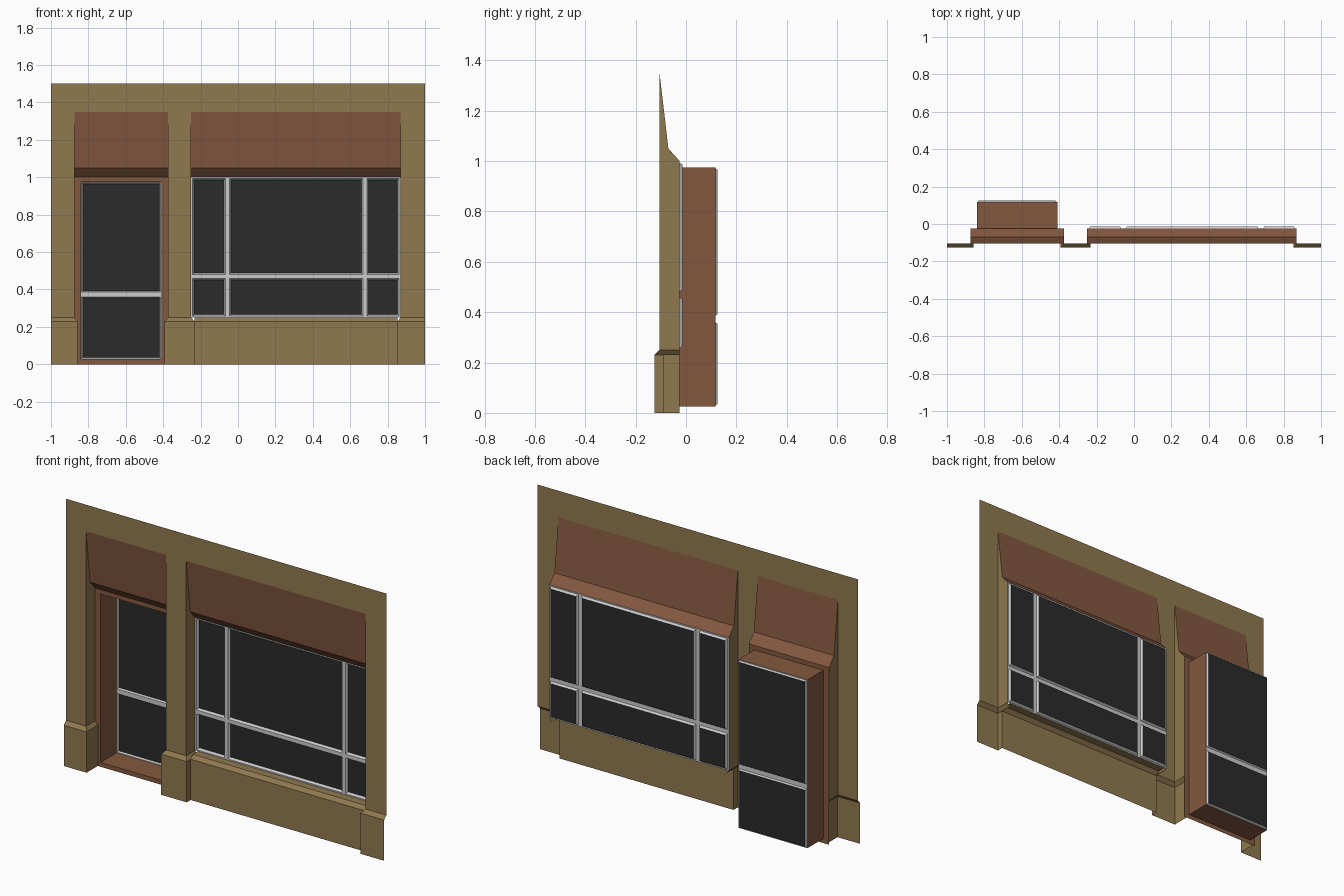
import bpy, bmesh
from mathutils import Vector

if "Cube" in bpy.data.objects:
    bpy.data.objects.remove(bpy.data.objects["Cube"])

# Key depths
WALL, BASE, PANEL, BACK = -0.105, -0.125, -0.09, -0.025
TOP, HEAD = 1.35, 1.0
DOOR, WIN = (-0.875, -0.375), (-0.25, 0.87)
LIP = 0.017                               # how far the plinths project
Z0, Z1 = 0.23, 0.25                       # plinth chamfer heights


def material(name, rgb):
    m = bpy.data.materials.new(name)
    m.diffuse_color = (*rgb, 1)
    m.use_nodes = True
    m.node_tree.nodes["Principled BSDF"].inputs["Base Color"].default_value = m.diffuse_color
    return m


TAN = material("tan_wall", (0.28, 0.19, 0.08))
BROWN = material("brown_trim", (0.23, 0.098, 0.05))
DARK = material("dark_glass", (0.024, 0.024, 0.024))


def sheet(name, faces, mat=None):
    """Thin surface from (eye_x, eye_z, corners); faces turn toward the eye."""
    bm = bmesh.new()
    for ex, ez, pts in faces:
        f = bm.faces.new([bm.verts.new(p) for p in pts])
        f.normal_update()
        if f.normal.dot(Vector((ex, -3, ez)) - f.calc_center_median()) < 0:
            f.normal_flip()
    bmesh.ops.remove_doubles(bm, verts=bm.verts, dist=1e-5)
    me = bpy.data.meshes.new(name)
    bm.to_mesh(me)
    bm.free()
    ob = bpy.data.objects.new(name, me)
    bpy.context.collection.objects.link(ob)
    if mat:
        me.materials.append(mat)
    return ob


def rect(x0, x1, z0, z1, y):
    return [(x0, y, z0), (x1, y, z0), (x1, y, z1), (x0, y, z1)]


def front(*r):
    return (0.5 * (r[0] + r[1]), 0.6, rect(*r))


def ring(a, b):
    """Quads joining two matching rectangles."""
    cx = (a[0][0] + a[1][0]) / 2
    cz = (a[0][2] + a[2][2]) / 2
    return [(cx, cz, [a[i], a[(i + 1) % 4], b[(i + 1) % 4], b[i]]) for i in range(4)]


# Facade: header and three pillars
pillars = [(-1, DOOR[0]), (DOOR[1], WIN[0]), (WIN[1], 1)]
cuts = [-1, *DOOR, *WIN, 1]
wall = [front(a, b, TOP, 1.5, WALL) for a, b in zip(cuts, cuts[1:])]
wall += [front(a, b, Z1, TOP, WALL) for a, b in pillars]

# Side reveals of both openings, plus sloped brown heads above them
head = [(WALL, TOP), (-0.07, 1.05), (BACK, HEAD)]
for label, (a, b) in (("door", DOOR), ("window", WIN)):
    mid = (a + b) / 2
    for x in (a, b):
        prof = [(WALL, Z1), (BACK, Z1)] + head[::-1]
        wall.append((mid, 0.6, [(x, y, z) for y, z in prof]))
    slopes = [(mid, 0.6, [(a, *p), (b, *p), (b, *q), (a, *q)])
              for p, q in zip(head, head[1:])]
    sheet(label + "_head", slopes, BROWN)
sheet("facade_wall", wall, TAN)

# Plinths wrapping each pillar foot
for i, (a, b) in enumerate(pillars):
    la, lb = a - LIP * (a > -1), b + LIP * (b < 1)
    faces = [front(la, lb, 0, Z0, BASE),
             (0, 3, [(la, BASE, Z0), (lb, BASE, Z0), (b, WALL, Z1), (a, WALL, Z1)])]
    for w, l, sgn in ((a, la, -1), (b, lb, 1)):
        if w != l:
            deep = BACK if w in DOOR else PANEL
            eye = w + sgn * 0.2
            faces.append((eye, 0.1, [(l, BASE, 0), (l, deep, 0), (l, deep, Z0), (l, BASE, Z0)]))
            faces.append((eye, 0.6, [(l, BASE, Z0), (l, BACK, Z0), (w, BACK, Z1), (w, WALL, Z1)]))
    sheet(f"pillar_plinth_{i + 1}", faces, TAN)

# Panel and ledge under the window
a, b = WIN[0] + LIP, WIN[1] - LIP
prof = [(PANEL, 0), (PANEL, Z0), (-0.07, Z1), (BACK, Z1)]
sheet("window_stall_panel",
      [(0.3, 3, [(a, *p), (b, *p), (b, *q), (a, *q)]) for p, q in zip(prof, prof[1:])], TAN)

# Door surround and deep door recess
dx0, dx1, dz0, dz1, DY = -0.84, -0.41, 0.025, 0.975, 0.117
outer = rect(*DOOR, 0, HEAD, BACK)
inner = rect(dx0, dx1, dz0, dz1, BACK)
sheet("door_surround", ring(outer, inner) + ring(inner, rect(dx0, dx1, dz0, dz1, DY)), BROWN)


def glazing(name, xs, zs, y, depth, bev=0.008):
    """Alternating bar/pane grid: flat bars, bevelled edges and recessed glass."""
    frame, glass = [], []
    for i in range(len(xs) - 1):
        for j in range(len(zs) - 1):
            x0, x1, z0, z1 = xs[i], xs[i + 1], zs[j], zs[j + 1]
            if i % 2 and j % 2:
                pane = rect(x0 + bev, x1 - bev, z0 + bev, z1 - bev, y + depth)
                frame += ring(rect(x0, x1, z0, z1, y), pane)
                glass.append(((x0 + x1) / 2, (z0 + z1) / 2, pane))
            else:
                frame.append(front(x0, x1, z0, z1, y))
    sheet(name + "_frame", frame)
    sheet(name + "_glass", glass, DARK)


# Door leaf and shop window
glazing("door", [dx0, dx0 + 0.004, dx1 - 0.004, dx1],
        [dz0, dz0 + 0.004, 0.36, 0.386, dz1 - 0.004, dz1], DY, 0.008, 0.006)
glazing("window", [WIN[0], WIN[0] + 0.008, -0.067, -0.045, 0.667, 0.689, WIN[1] - 0.008, WIN[1]],
        [Z1, Z1 + 0.007, 0.459, 0.481, HEAD - 0.007, HEAD], BACK, 0.012)
